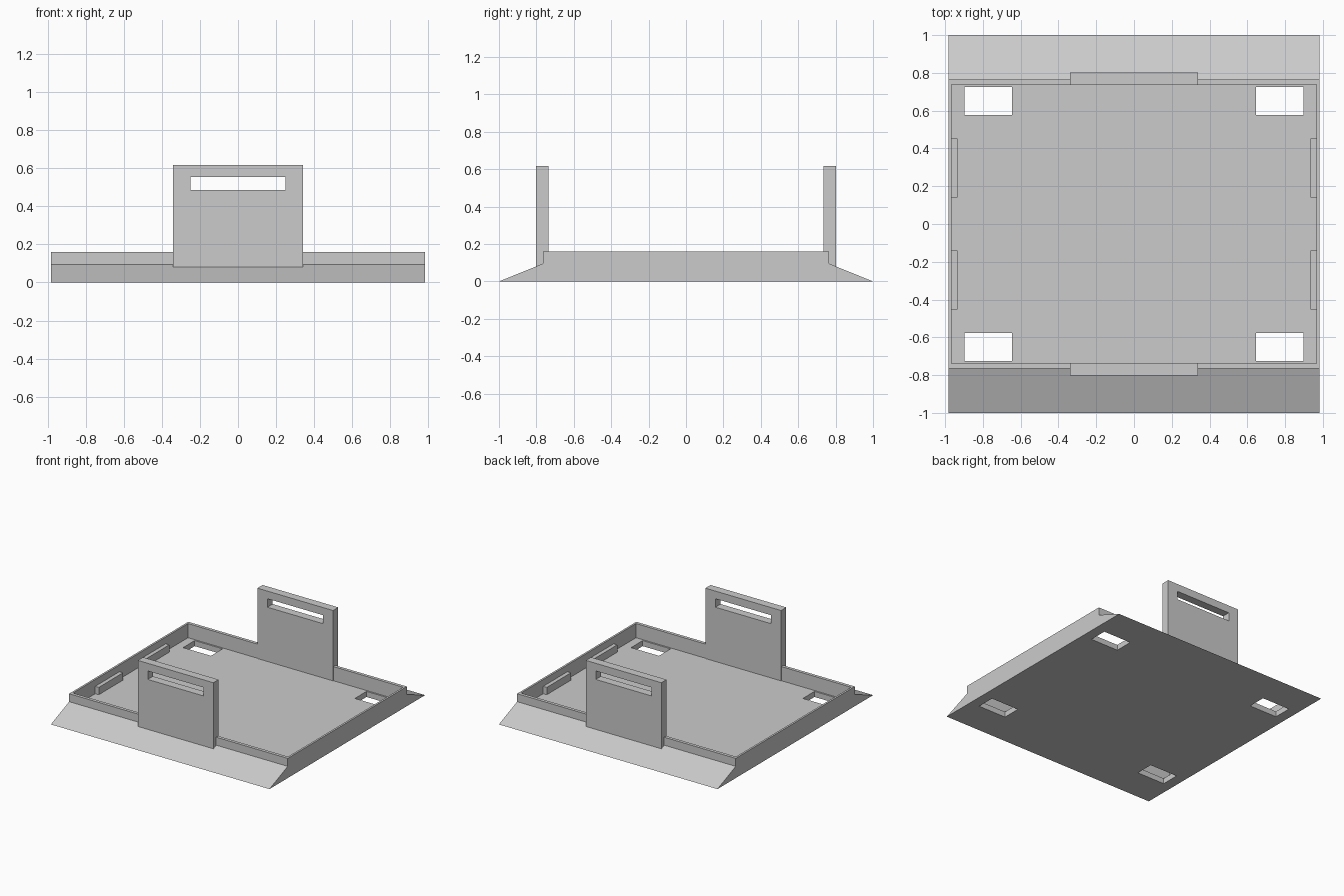
import bpy
import bmesh

if "Cube" in bpy.data.objects:
    bpy.data.objects.remove(bpy.data.objects["Cube"], do_unlink=True)

grey = bpy.data.materials.new("light_grey")
grey.use_nodes = True
grey.diffuse_color = (0.6, 0.6, 0.6, 1)
grey.node_tree.nodes["Principled BSDF"].inputs["Base Color"].default_value = (0.6, 0.6, 0.6, 1)

HALF_X = 0.983
FLOOR = 0.045
RIM = 0.16


def prism(name, profile, x0, x1):
    """Extrude a (y, z) outline along x."""
    bm = bmesh.new()
    face = bm.faces.new([bm.verts.new((x0, y, z)) for y, z in profile])
    side = bmesh.ops.extrude_face_region(bm, geom=[face])["geom"]
    verts = [v for v in side if isinstance(v, bmesh.types.BMVert)]
    bmesh.ops.translate(bm, verts=verts, vec=(x1 - x0, 0, 0))
    bmesh.ops.recalc_face_normals(bm, faces=bm.faces)
    mesh = bpy.data.meshes.new(name)
    bm.to_mesh(mesh)
    bm.free()
    mesh.materials.append(grey)
    obj = bpy.data.objects.new(name, mesh)
    bpy.context.collection.objects.link(obj)
    return obj


def box(name, x0, x1, y0, y1, z0, z1):
    y0, y1 = sorted((y0, y1))
    return prism(name, [(y0, z0), (y1, z0), (y1, z1), (y0, z1)], x0, x1)


def cut(target, cutter):
    """Subtract the cutter, then discard it."""
    cutter.hide_render = True
    mod = target.modifiers.new("cut", "BOOLEAN")
    mod.operation = "DIFFERENCE"
    mod.solver = "EXACT"
    mod.object = cutter
    bpy.context.view_layer.objects.active = target
    bpy.ops.object.modifier_apply(modifier=mod.name)
    bpy.data.objects.remove(cutter, do_unlink=True)


# Tray body with a sloping ramp at each end
half = [(1.0, 0), (0.765, 0.095), (0.765, RIM)]
tray = prism("tray", half + [(-y, z) for y, z in reversed(half)], -HALF_X, HALF_X)

# Shallow recess leaving thin rims
cut(tray, box("recess_cutter", -0.967, 0.967, -0.739, 0.739, FLOOR, 0.3))

# Rectangular openings at the four corners of the floor
for sx in (-1, 1):
    for sy in (-1, 1):
        x0, x1 = sorted((sx * 0.647, sx * 0.898))
        cut(tray, box("hole_cutter", x0, x1, sy * 0.577, sy * 0.726, -0.1, 0.1))

# Upright end plates with handle slots
for side, s in (("front", -1), ("back", 1)):
    plate = box(side + "_handle_plate", -0.34, 0.34, s * 0.735, s * 0.802, 0.03, 0.617)
    cut(plate, box("slot_cutter", -0.25, 0.25, s * 0.6, s * 0.9, 0.486, 0.555))

# Low tabs along the inner side walls
for side, s in (("right", -1), ("left", 1)):
    for end, e in (("front", -1), ("back", 1)):
        x0, x1 = sorted((s * 0.935, s * 0.97))
        box(f"{side}_{end}_tab", x0, x1, e * 0.14, e * 0.453, FLOOR - 0.01, 0.105)
